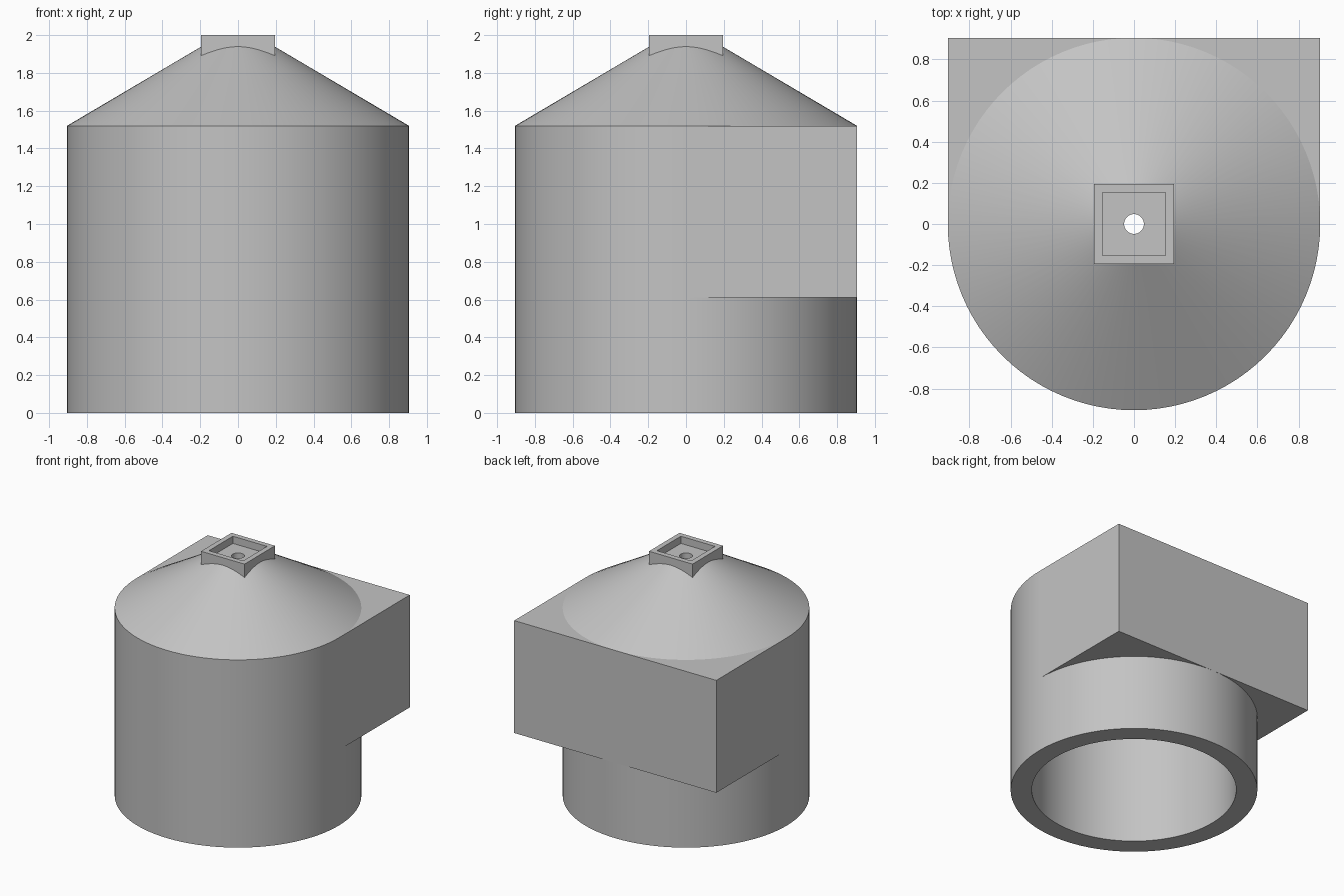
import bpy, bmesh, math
from mathutils import Matrix

if "Cube" in bpy.data.objects:
    bpy.data.objects.remove(bpy.data.objects["Cube"], do_unlink=True)

R = 0.905        # outer radius
BORE = 0.75      # inner radius
EAVE = 1.52      # height where the cone begins
SLOPE = 0.59     # cone rise per unit of radius
HOLE = 0.048     # vent radius
SEGMENTS = 96

grey = bpy.data.materials.new("plain grey")
grey.use_nodes = True
colour = (0.55, 0.55, 0.55, 1)
grey.diffuse_color = colour
grey.node_tree.nodes["Principled BSDF"].inputs["Base Color"].default_value = colour


def finish(name, bm):
    bmesh.ops.recalc_face_normals(bm, faces=bm.faces[:])
    mesh = bpy.data.meshes.new(name)
    bm.to_mesh(mesh)
    bm.free()
    mesh.materials.append(grey)
    obj = bpy.data.objects.new(name, mesh)
    bpy.context.collection.objects.link(obj)
    return obj


def activate(obj):
    bpy.ops.object.select_all(action='DESELECT')
    obj.select_set(True)
    bpy.context.view_layer.objects.active = obj


def lathe(name, profile):
    """Spin a closed radius/height profile around z."""
    bm = bmesh.new()
    verts = [bm.verts.new((r, 0, z)) for r, z in profile]
    edges = [bm.edges.new((v, verts[i - 1])) for i, v in enumerate(verts)]
    bmesh.ops.spin(bm, geom=verts + edges, axis=(0, 0, 1), cent=(0, 0, 0),
                   angle=math.tau, steps=SEGMENTS, use_merge=True)
    bmesh.ops.remove_doubles(bm, verts=bm.verts[:], dist=0.0001)
    return finish(name, bm)


def prism(name, outline, bottom, top):
    """Extrude a plan outline upward."""
    bm = bmesh.new()
    face = bm.faces.new([bm.verts.new((x, y, bottom)) for x, y in outline])
    result = bmesh.ops.extrude_face_region(bm, geom=[face])
    raised = [g for g in result["geom"] if isinstance(g, bmesh.types.BMVert)]
    bmesh.ops.translate(bm, verts=raised, vec=(0, 0, top - bottom))
    return finish(name, bm)


def arc(radius, start, end, steps):
    return [(radius * math.cos(a), radius * math.sin(a))
            for a in (start + (end - start) * i / steps for i in range(steps + 1))]


def square(h):
    return [(-h, -h), (h, -h), (h, h), (-h, h)]


def cut(target, cutter):
    cutter.hide_render = True
    activate(target)
    mod = target.modifiers.new("cut", 'BOOLEAN')
    mod.operation = 'DIFFERENCE'
    mod.solver = 'EXACT'
    mod.object = cutter
    bpy.ops.object.modifier_apply(modifier=mod.name)
    bpy.data.objects.remove(cutter, do_unlink=True)


def cone_z(r):
    return EAVE + (R - r) * SLOPE


# Hollow cylinder with a conical roof
WALL = 0.18
shell = lathe("round_shell", [
    (R, 0), (R, EAVE), (0.19, cone_z(0.19)), (0.06, 1.93),
    (HOLE, 1.93), (HOLE, cone_z(HOLE) - WALL),
    (BORE, cone_z(BORE) - WALL), (BORE, 0)])
activate(shell)
bpy.ops.object.shade_smooth_by_angle(angle=math.radians(25))

# Square block wrapped around the rear half of the shell
prism("rear_block",
      [(-R, 0), (-R, R), (R, R), (R, 0)] + arc(0.83, 0, math.pi, 48),
      0.61, EAVE)

# Square collar on the peak, with a recess and a vent hole
collar = prism("top_collar", square(0.195), 1.86, 2.0)
cut(collar, prism("recess_cutter", square(0.153), 1.942, 2.1))
cut(collar, prism("vent_cutter", arc(HOLE, 0, math.tau, 48)[:-1], 1.7, 2.1))
